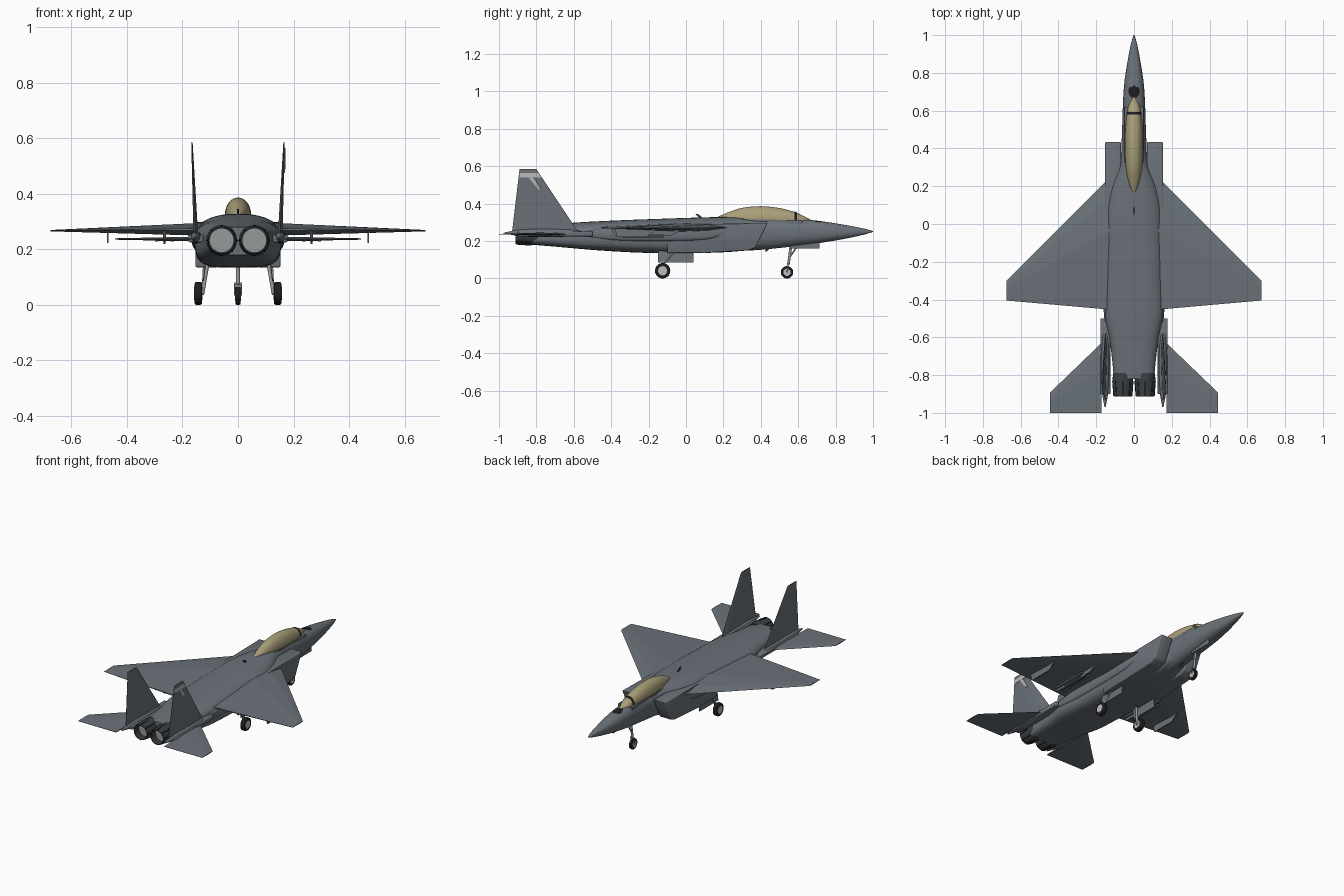
import bpy, bmesh, math
from mathutils import Vector

if "Cube" in bpy.data.objects:
    bpy.data.objects.remove(bpy.data.objects["Cube"])

def mat(name, r, g, b):
    m = bpy.data.materials.new(name)
    m.diffuse_color = (r, g, b, 1)
    m.use_nodes = True
    m.node_tree.nodes["Principled BSDF"].inputs["Base Color"].default_value = m.diffuse_color
    return m

GREY = mat("airframe grey", .145, .168, .19)
DARK = mat("nozzle dark grey", .045, .05, .055)
BLACK = mat("black", .012, .012, .014)
TAN = mat("canopy tan", .40, .345, .19)
LIGHT = mat("light grey", .5, .51, .5)
METAL = mat("strut metal", .3, .32, .33)

def finish(name, bm, *mats, smooth=True):
    bmesh.ops.recalc_face_normals(bm, faces=bm.faces)
    me = bpy.data.meshes.new(name)
    bm.to_mesh(me)
    bm.free()
    ob = bpy.data.objects.new(name, me)
    bpy.context.collection.objects.link(ob)
    for m in mats:
        me.materials.append(m)
    if smooth:
        bpy.ops.object.select_all(action='DESELECT')
        ob.select_set(True)
        bpy.context.view_layer.objects.active = ob
        bpy.ops.object.shade_smooth_by_angle(angle=math.radians(35))
    return ob

def spline(rows, sub):
    """Catmull-Rom resampling of section rows."""
    out = []
    for i in range(len(rows) - 1):
        p = [rows[max(0, min(len(rows) - 1, i + k))] for k in (-1, 0, 1, 2)]
        for j in range(sub):
            t = j / sub
            out.append([b + .5 * t * (c - a + t * (2*a - 5*b + 4*c - d + t * (3*(b - c) + d - a)))
                        for a, b, c, d in zip(*p)])
    return out + [list(rows[-1])]

def loft(name, rows, *mats, cx=0, n_up=2, n_dn=2, sub=5, seg=48, rule=None):
    """Rows are (y, half width, z of widest line, z bottom, z top)."""
    bm = bmesh.new()
    rings = []
    for y, w, zc, zb, zt in spline(rows, sub):
        ring = []
        for k in range(seg):
            a = 2 * math.pi * k / seg
            c, s = math.cos(a), math.sin(a)
            n = n_up if s >= 0 else n_dn
            x = math.copysign(abs(c) ** (2 / n), c) * w
            z = zc + abs(s) ** (2 / n) * ((zt - zc) if s >= 0 else (zb - zc))
            ring.append(bm.verts.new((cx + x, y, z)))
        rings.append(ring)
    for a, b in zip(rings, rings[1:]):
        for k in range(seg):
            bm.faces.new((a[k], a[k - 1], b[k - 1], b[k]))
    bm.faces.new(rings[0])
    bm.faces.new(rings[-1])
    if rule:
        for f in bm.faces:
            f.material_index = rule(f.calc_center_median())
    return finish(name, bm, *mats)

def round_rows(zc, *yr):
    return [(y, r, zc, zc - r, zc + r) for y, r in yr]

def surface(name, root, tip, axis, m):
    """Tapered aerofoil; root/tip are (leading point, trailing point, thickness)."""
    bm = bmesh.new()
    ends = []
    for le, te, t in (root, tip):
        le, te = Vector(le), Vector(te)
        up = Vector(axis) * t / 2
        ring = [le] + [le.lerp(te, f) + up * h for f, h in ((.15, .7), (.4, 1), (1, .15))]
        ring += [le.lerp(te, f) - up * h for f, h in ((1, .15), (.4, 1), (.15, .7))]
        ends.append([bm.verts.new(p) for p in ring])
    a, b = ends
    for k in range(len(a)):
        bm.faces.new((a[k - 1], a[k], b[k], b[k - 1]))
    bm.faces.new(a)
    bm.faces.new(b)
    return finish(name, bm, m, smooth=False)

def prism(name, pts, x0, x1, m, bevel=0, lean=0):
    """Side outline of (y, z) points extruded across x; lean shifts low points in x."""
    bm = bmesh.new()
    top = max(z for _, z in pts)
    a, b = [[bm.verts.new((x + lean * (top - z), y, z)) for y, z in pts] for x in (x0, x1)]
    for k in range(len(a)):
        bm.faces.new((a[k - 1], a[k], b[k], b[k - 1]))
    bm.faces.new(a)
    bm.faces.new(b)
    if bevel:
        bmesh.ops.bevel(bm, geom=bm.edges[:], offset=bevel, segments=3, affect='EDGES', profile=.5)
    return finish(name, bm, m)

def box(y0, y1, z0, z1):
    return [(y0, z0), (y1, z0), (y1, z1), (y0, z1)]

def rod(name, a, b, r, m, seg=20):
    a, b = Vector(a), Vector(b)
    bm = bmesh.new()
    bmesh.ops.create_cone(bm, cap_ends=True, segments=seg, radius1=r, radius2=r, depth=(b - a).length)
    bm.transform((b - a).to_track_quat('Z', 'Y').to_matrix().to_4x4())
    bmesh.ops.translate(bm, verts=bm.verts, vec=(a + b) / 2)
    return finish(name, bm, m)

def wheel(name, x, y, r, w):
    tyre = rod(name + "_tyre", (x - w, y, r), (x + w, y, r), r, BLACK, 32)
    bev = tyre.modifiers.new("round", 'BEVEL')
    bev.width, bev.segments = w * .4, 3
    rod(name + "_hub", (x - w - .002, y, r), (x + w + .002, y, r), r * .6, LIGHT, 24)

# Forward fuselage with dark anti-glare patch ahead of the canopy
glare = lambda c: int(c.z > .27 and c.x ** 2 + (c.y - .70) ** 2 < .031 ** 2)
loft("forward_fuselage", [(1, .002, .251, .249, .253), (.95, .017, .251, .234, .267),
     (.85, .036, .249, .212, .286), (.75, .051, .247, .195, .302), (.65, .058, .248, .18, .314),
     (.5, .063, .248, .163, .325), (.35, .068, .245, .15, .328), (.1, .07, .24, .145, .322)],
     GREY, BLACK, n_up=2.3, n_dn=2.4, sub=12, seg=64, rule=glare)

# Broad main body tapering to the engines
loft("main_body", [(.42, .06, .24, .17, .32), (.3, .085, .24, .148, .326), (.2, .125, .24, .14, .328),
     (.08, .15, .24, .136, .326), (-.1, .155, .24, .134, .32), (-.3, .155, .24, .14, .313),
     (-.48, .154, .24, .151, .305), (-.6, .131, .237, .161, .298), (-.7, .118, .235, .17, .29),
     (-.82, .106, .232, .18, .28)], GREY, n_up=2.6, n_dn=4, seg=64)

# Canopy, frame bow and rear hinge line
loft("canopy", [(.67, .006, .306, .30, .312), (.63, .027, .309, .29, .333), (.585, .037, .312, .29, .354),
     (.5, .046, .314, .29, .376), (.4, .048, .316, .29, .386), (.3, .043, .318, .29, .377),
     (.22, .028, .32, .30, .351), (.16, .006, .32, .315, .325)], TAN, n_up=2.1)
loft("canopy_frame", [(.594, .037, .312, .29, .353), (.58, .0395, .312, .29, .358)], BLACK, sub=1)
prism("canopy_sill", [(.62, .29), (.62, .311), (.25, .318), (.25, .29)], -.051, .051, GREY)

# Spine and belly aerials
prism("spine_aerial", [(.08, .315), (.05, .345), (.065, .345), (.1, .315)], -.003, .003, DARK)
prism("belly_aerial", [(.44, .17), (.42, .143), (.43, .143), (.46, .17)], -.003, .003, DARK)

for s, side in ((-1, "left"), (1, "right")):
    # Raked intake
    prism(side + "_intake", [(.437, .298), (.372, .165), (.33, .149), (.1, .137), (-.1, .135), (-.1, .28), (.1, .29)],
          s * .07, s * .153, GREY, bevel=.006)
    # Conformal tank along the body side
    loft(side + "_side_tank", [(.21, .002, .25, .245, .255), (.12, .014, .24, .21, .275),
         (-.1, .018, .235, .2, .275), (-.4, .016, .235, .205, .27), (-.57, .002, .24, .236, .244)],
         GREY, cx=s * .148, n_up=2.5, n_dn=2.5, seg=32)
    # Main wing
    surface(side + "_wing", ((s * .13, .245, .272), (s * .13, -.453, .272), .046),
            ((s * .675, -.3, .267), (s * .675, -.405, .267), .005), (0, 0, 1), GREY)
    # Tail shelf, boom, fin and tailplane
    prism(side + "_tail_shelf", box(-.9, -.5, .225, .252), s * .125, s * .178, GREY, bevel=.005)
    loft(side + "_tail_boom", round_rows(.243, (-.53, .003), (-.62, .018), (-.75, .022), (-.88, .018), (-.97, .003)),
         GREY, cx=s * .153, seg=24)
    surface(side + "_fin", ((s * .152, -.577, .25), (s * .152, -.93, .25), .017),
            ((s * .166, -.80, .585), (s * .166, -.89, .585), .005), (1, 0, 0), GREY)
    surface(side + "_tailplane", ((s * .172, -.63, .237), (s * .172, -1, .237), .016),
            ((s * .444, -.892, .237), (s * .444, -1, .237), .005), (0, 0, 1), GREY)
    # Engine nozzle: outer shell, lip, recessed interior
    loft(side + "_nozzle", round_rows(.232, (-.79, .052), (-.83, .055), (-.912, .048), (-.912, .043), (-.86, .045)),
         DARK, cx=s * .059, sub=1, seg=32)
    loft(side + "_nozzle_interior", round_rows(.232, (-.85, .0445), (-.864, .0445)), METAL, cx=s * .059, sub=1, seg=32)
    for k in range(8):
        a = math.tau * k / 8
        p = [Vector((s * .059 + r * math.cos(a), y, .232 + r * math.sin(a))) for r, y in ((.054, -.83), (.048, -.91))]
        rod(f"{side}_nozzle_rib_{k}", *p, .003, BLACK, 6)
    # Underwing pylons with launch rails
    prism(side + "_inner_pylon", [(-.4, .265), (-.38, .228), (-.08, .228), (-.02, .262)],
          s * .26, s * .27, GREY)
    for x in (.237, .293):
        prism(side + "_launch_rail", box(-.36, -.12, .228, .238), s * (x - .006), s * (x + .006), GREY)
    prism(side + "_rail_bar", box(-.3, -.16, .230, .236), s * .237, s * .293, GREY)
    prism(side + "_pylon_foot", box(-.34, -.12, .219, .229), s * .261, s * .269, DARK)
    prism(side + "_outer_pylon", [(-.38, .266), (-.37, .222), (-.21, .222), (-.16, .264)],
          s * .466, s * .472, GREY)
    # Main landing gear
    wheel(side + "_main_wheel", s * .143, -.125, .041, .013)
    rod(side + "_main_strut", (s * .108, -.11, .16), (s * .128, -.125, .041), .007, METAL)
    rod(side + "_main_axle", (s * .122, -.125, .041), (s * .143, -.125, .041), .006, METAL)
    rod(side + "_main_brace", (s * .122, -.06, .15), (s * .126, -.122, .07), .004, METAL)
    prism(side + "_gear_door", box(-.15, .04, .085, .15), s * .115, s * .119, GREY, lean=s * .12)

# Nose landing gear and door
wheel("nose_wheel", 0, .54, .033, .009)
for s in (-1, 1):
    rod("nose_fork", (s * .012, .54, .033), (s * .012, .547, .075), .003, METAL, 10)
rod("nose_fork_bridge", (-.014, .547, .075), (.014, .547, .075), .005, METAL)
rod("nose_strut", (0, .547, .073), (0, .562, .18), .007, METAL)
rod("nose_brace", (0, .552, .11), (0, .6, .18), .004, METAL)
prism("nose_gear_door", box(.555, .715, .16, .2), .022, .026, GREY)

# Light band and slanted stripe on the right fin
surface("fin_band", ((.167, -.773, .54), (.167, -.8915, .54), .009),
        ((.168, -.79, .565), (.168, -.8905, .565), .008), (1, 0, 0), LIGHT)
surface("fin_stripe", ((.1655, -.775, .475), (.1655, -.79, .475), .009),
        ((.168, -.815, .542), (.168, -.845, .542), .007), (1, 0, 0), LIGHT)
